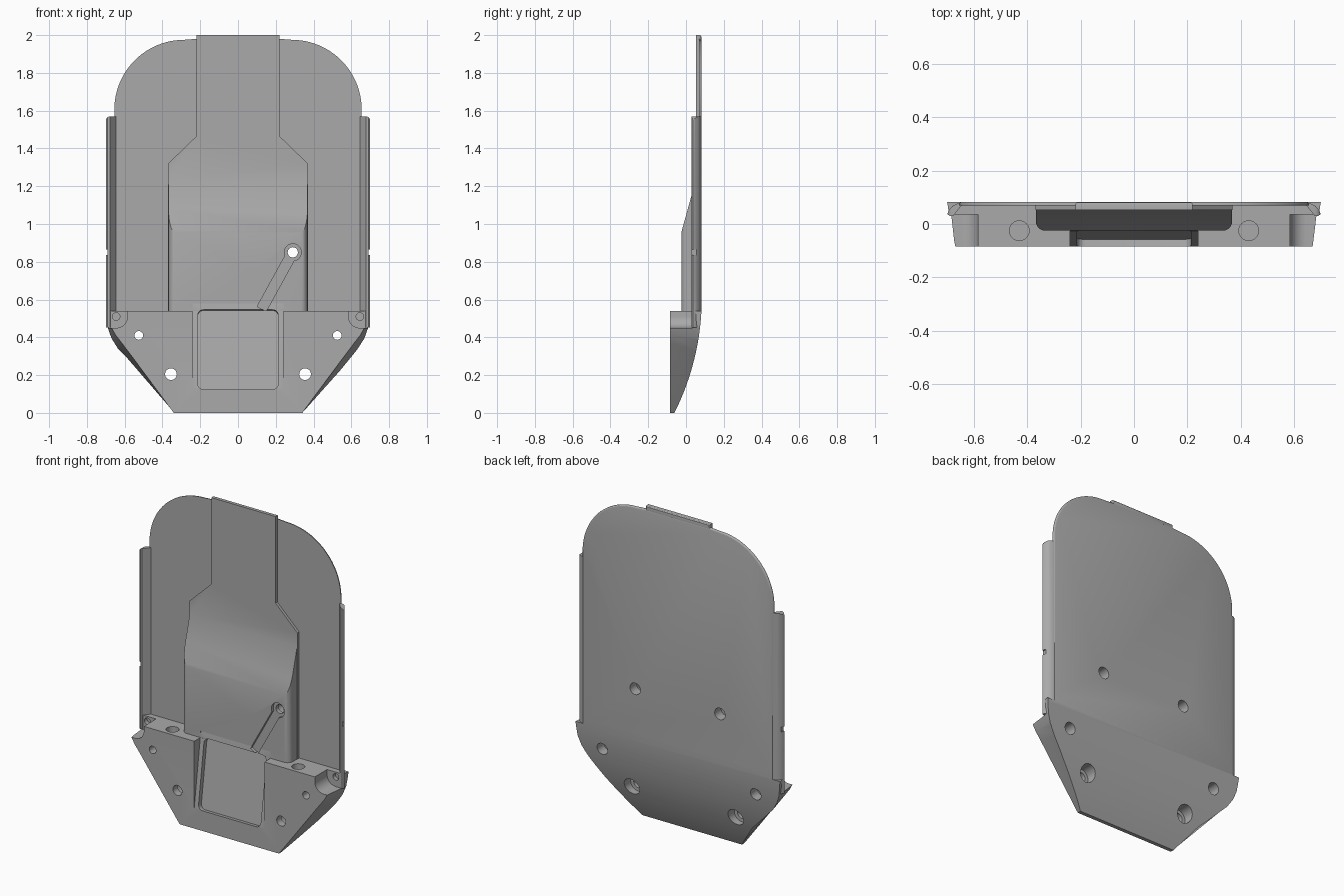
import bpy, bmesh
from math import sin, cos, pi, radians, sqrt, atan2
from mathutils import Matrix, Vector

if "Cube" in bpy.data.objects:
    bpy.data.objects.remove(bpy.data.objects["Cube"])

grey = bpy.data.materials.new("plain grey")
grey.use_nodes = True
grey.diffuse_color = (0.4, 0.4, 0.4, 1)
grey.node_tree.nodes["Principled BSDF"].inputs["Base Color"].default_value = (0.4, 0.4, 0.4, 1)


def prism(name, pts, axis, a, b, pts2=None, bevel_back=0):
    """Solid between outline pts at a and pts2 at b along an axis."""
    place = {"x": lambda p, t: (t, p[0], p[1]),
             "y": lambda p, t: (p[0], t, p[1]),
             "z": lambda p, t: (p[0], p[1], t)}[axis]
    bm = bmesh.new()
    lo = [bm.verts.new(place(p, a)) for p in pts]
    hi = [bm.verts.new(place(p, b)) for p in (pts2 or pts)]
    bm.faces.new(lo)
    back = bm.faces.new(hi)
    n = len(pts)
    for i in range(n):
        j = (i + 1) % n
        bm.faces.new((lo[i], lo[j], hi[j], hi[i]))
    bmesh.ops.recalc_face_normals(bm, faces=bm.faces)
    if bevel_back:
        bmesh.ops.bevel(bm, geom=list(back.edges), offset=bevel_back, segments=3,
                        profile=0.5, affect="EDGES")
    me = bpy.data.meshes.new(name)
    bm.to_mesh(me)
    bm.free()
    ob = bpy.data.objects.new(name, me)
    bpy.context.collection.objects.link(ob)
    me.materials.append(grey)
    return ob


def combine(target, tool, operation):
    """Apply a boolean and discard the tool."""
    tool.hide_render = True
    mod = target.modifiers.new("combine", "BOOLEAN")
    mod.object, mod.operation, mod.solver = tool, operation, "EXACT"
    bpy.context.view_layer.update()
    me = bpy.data.meshes.new_from_object(
        target.evaluated_get(bpy.context.evaluated_depsgraph_get()))
    target.modifiers.clear()
    target.data = me
    bpy.data.objects.remove(tool)


def arc(cx, cy, r, start, end, n=12):
    return [(cx + r * cos(radians(start + (end - start) * i / n)),
             cy + r * sin(radians(start + (end - start) * i / n))) for i in range(n + 1)]


def circle(cx, cy, r):
    return arc(cx, cy, r, 0, 345, 23)


def mirrored(half):
    """Close a right-hand outline with its mirror image."""
    return half + [(-x, z) for x, z in reversed(half)]


def flip(pts, s):
    return [(s * x, y) for x, y in pts]


BACK = 0.083
FRONT = -0.085

# Lower block with drafted sides
body = prism("body_shell",
             mirrored([(0.34, 0), (0.615, 0.37), (0.65, 0.415), (0.675, 0.46), (0.675, 0.54)]),
             "y", FRONT, 0.082,
             mirrored([(0.34, 0), (0.635, 0.33), (0.67, 0.39), (0.69, 0.45), (0.70, 0.54)]))

# Rounded corner notches in the block
for s in (1, -1):
    notch = [(0.585, 0.7)] + arc(0.645, 0.51, 0.06, 180, 270) + [(0.8, 0.45), (0.8, 0.7)]
    combine(body, prism("corner_notch", flip(notch, s), "y", -0.2, 0.035), "DIFFERENCE")

# Thin back plate with large rounded shoulders
plate_half = [(0.655, 0.45)] + arc(0.285, 1.605, 0.37, 0, 90, 24) + [(0.22, 1.98)]
combine(body, prism("back_plate", mirrored(plate_half), "y", 0.07, BACK, bevel_back=0.011), "UNION")

# Raised centre strip, widening downward
strip = mirrored([(0.37, 0.48), (0.37, 1.32), (0.22, 1.465), (0.22, 2.0)])
combine(body, prism("centre_strip", strip, "y", 0.053, 0.0815, bevel_back=0.01), "UNION")

# Ramped hump with rounded long edges
hump = prism("hump", [(0.075, 0.47), (-0.025, 0.47), (-0.025, 0.955), (0.055, 1.245), (0.075, 1.245)],
             "x", -0.5, 0.5)
section = mirrored([(0.368, 0.076)] + arc(0.333, 0.01, 0.035, 0, -90, 6))
combine(hump, prism("hump_section", section, "z", 0.4, 1.4), "INTERSECT")
combine(body, hump, "UNION")

# Side rails with a small outer nick
rail_section = [(0.69, 0.03), (0.70, 0.037), (0.695, 0.05), (0.68, 0.068), (0.66, 0.078),
                (0.635, 0.0825), (0.61, 0.08), (0.61, 0.073), (0.645, 0.071), (0.678, 0.03)]
for s in (1, -1):
    rail = prism("side_rail", flip(rail_section, s), "z", 0.452, 1.57)
    nick = [(0.69, 0.835), (0.72, 0.835), (0.72, 0.865), (0.69, 0.865)]
    combine(rail, prism("rail_nick", flip(nick, s), "y", 0, 0.06), "DIFFERENCE")
    tip = [(0.75, 1.54), (0.70, 1.54)] + arc(0.675, 1.545, 0.025, 0, 90, 5) + [(0.675, 1.65), (0.75, 1.65)]
    combine(rail, prism("rail_tip", flip(tip, s), "y", 0, 0.1), "DIFFERENCE")
    combine(body, rail, "UNION")

# Curved underside of the back
R = 1.356
sweep = [(0.0835 - R + sqrt(R * R - (0.61 - z) ** 2), z)
         for z in [-0.04 + 0.65 * i / 28 for i in range(29)]]
combine(body, prism("back_sweep", sweep + [(0.3, 0.61), (0.3, -0.04)], "x", -1, 1), "DIFFERENCE")

# Sloping recess in the block front, open at the top
recess = [(FRONT, 0.13), (-0.02, 0.58), (-0.2, 0.58), (-0.2, 0.13)]
combine(body, prism("recess", recess, "x", -0.24, 0.24), "DIFFERENCE")

# Rounded pocket sunk into the sloping floor
w, h, r = 0.213, 0.213, 0.03
corners = (arc(w - r, h - r, r, 0, 90, 5) + arc(r - w, h - r, r, 90, 180, 5)
           + arc(r - w, r - h, r, 180, 270, 5) + arc(w - r, r - h, r, 270, 360, 5))
pocket = prism("pocket", corners, "y", -0.12, 0.026)
pocket.data.transform(Matrix.Translation((0, -0.053, 0.335))
                      @ Matrix.Rotation(-atan2(0.065, 0.45), 4, "X"))
combine(body, pocket, "DIFFERENCE")

# Cable groove from the recess to the upper hole
start, end = Vector((0.125, 0.55)), Vector((0.29, 0.85))
side = (end - start).orthogonal().normalized() * 0.027
groove = [tuple(p) for p in (start + side, start - side, end - side, end + side)]
combine(body, prism("groove", groove, "y", -0.1, -0.005), "DIFFERENCE")
combine(body, prism("groove_end", circle(0.29, 0.85, 0.045), "y", -0.1, -0.005), "DIFFERENCE")
combine(body, prism("cable_hole", circle(0.29, 0.85, 0.027), "y", -0.1, 0.2), "DIFFERENCE")

# Mirrored screw holes: x, z, radius, y from, y to
holes = [(0.29, 0.85, 0.036, 0.02, 0.2),
         (0.525, 0.41, 0.023, -0.2, 0.2), (0.525, 0.41, 0.036, 0.0, 0.2),
         (0.355, 0.205, 0.031, -0.2, 0.2), (0.355, 0.205, 0.052, -0.04, 0.2),
         (0.645, 0.51, 0.02, 0.0, 0.06)]
for s in (1, -1):
    for x, z, rad, y0, y1 in holes:
        combine(body, prism("screw_hole", circle(s * x, z, rad), "y", y0, y1), "DIFFERENCE")
    combine(body, prism("top_socket", circle(s * 0.43, -0.025, 0.037), "z", 0.47, 0.6), "DIFFERENCE")

# Smooth curved faces, keep hard edges
bpy.ops.object.select_all(action="DESELECT")
body.select_set(True)
bpy.context.view_layer.objects.active = body
bpy.ops.object.shade_smooth_by_angle(angle=radians(25))
